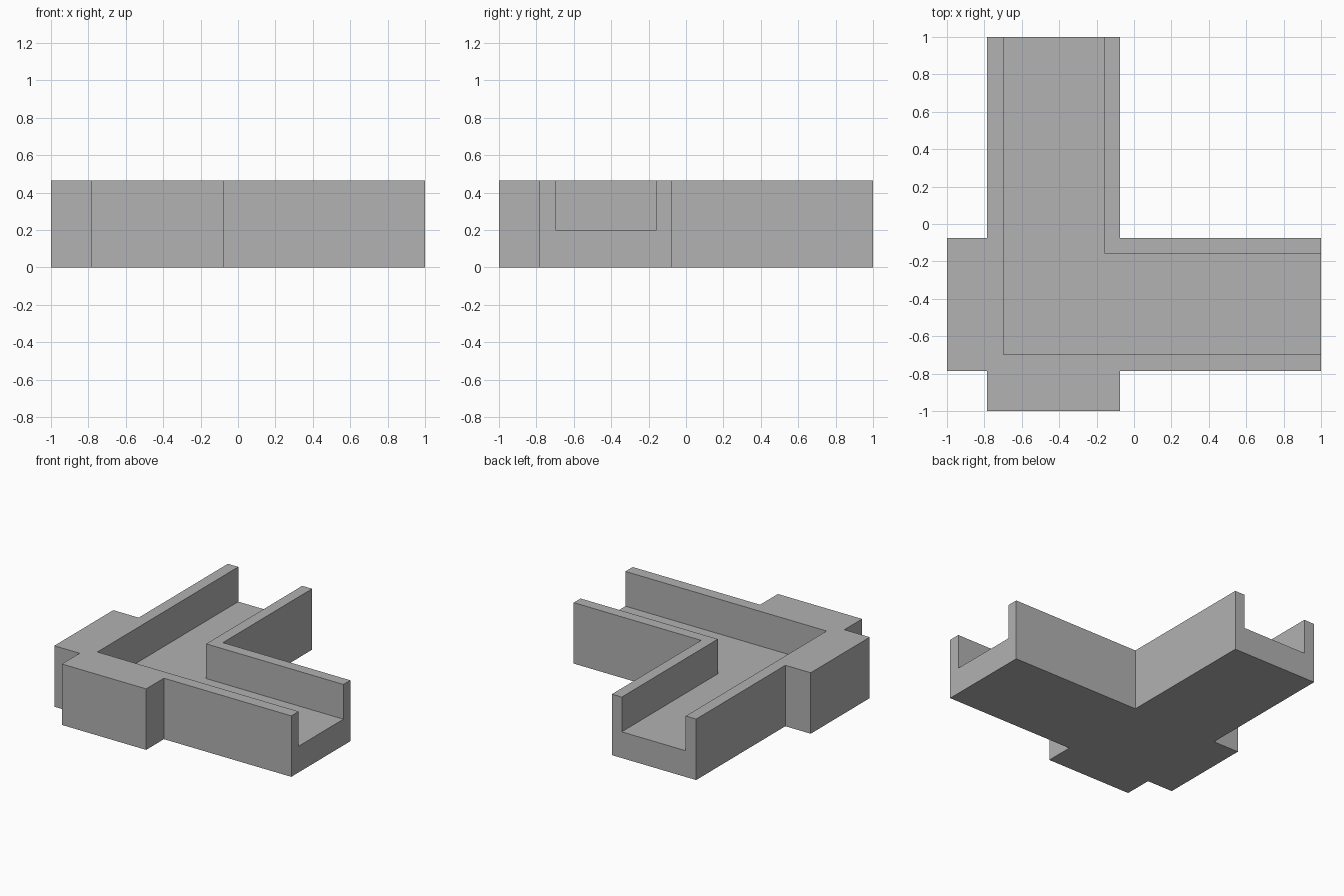
import bpy
import bmesh

default_cube = bpy.data.objects.get("Cube")
if default_cube:
    bpy.data.objects.remove(default_cube, do_unlink=True)

HEIGHT, FLOOR = 0.465, 0.2
OUTER = (-0.786, -0.075)    # outer sides of each arm
INNER = (-0.698, -0.158)    # channel sides within each arm
END = 1.0
PAST = 1.2                  # cutter overshoot

grey = bpy.data.materials.new("plain grey")
grey.use_nodes = True
colour = (0.445, 0.445, 0.445, 1)
grey.diffuse_color = colour
grey.node_tree.nodes["Principled BSDF"].inputs["Base Color"].default_value = colour


def prism(name, outline, bottom, top):
    """Extrude a flat outline between two heights."""
    bm = bmesh.new()
    base = bm.faces.new([bm.verts.new((x, y, bottom)) for x, y in outline])
    raised = bmesh.ops.extrude_face_region(bm, geom=[base], use_keep_orig=True)
    verts = [v for v in raised["geom"] if isinstance(v, bmesh.types.BMVert)]
    bmesh.ops.translate(bm, verts=verts, vec=(0, 0, top - bottom))
    bmesh.ops.recalc_face_normals(bm, faces=bm.faces)
    mesh = bpy.data.meshes.new(name)
    bm.to_mesh(mesh)
    bm.free()
    mesh.materials.append(grey)
    obj = bpy.data.objects.new(name, mesh)
    bpy.context.collection.objects.link(obj)
    return obj


# Cross-shaped block with two long arms and two short stubs
a, b = OUTER
block = prism("corner_channel_block", [
    (a, -END), (b, -END), (b, a), (END, a), (END, b), (b, b),
    (b, END), (a, END), (a, b), (-END, b), (-END, a), (a, a)], 0, HEIGHT)

# L-shaped channel, open at the top and at both long arm ends
c, d = INNER
cutter = prism("channel_cutter", [
    (c, c), (PAST, c), (PAST, d), (d, d), (d, PAST), (c, PAST)],
    FLOOR, HEIGHT + 0.1)
cutter.hide_render = True

cut = block.modifiers.new("channel", "BOOLEAN")
cut.operation = "DIFFERENCE"
cut.solver = "EXACT"
cut.object = cutter
bpy.context.view_layer.objects.active = block
bpy.ops.object.modifier_apply(modifier=cut.name)
bpy.data.objects.remove(cutter, do_unlink=True)
